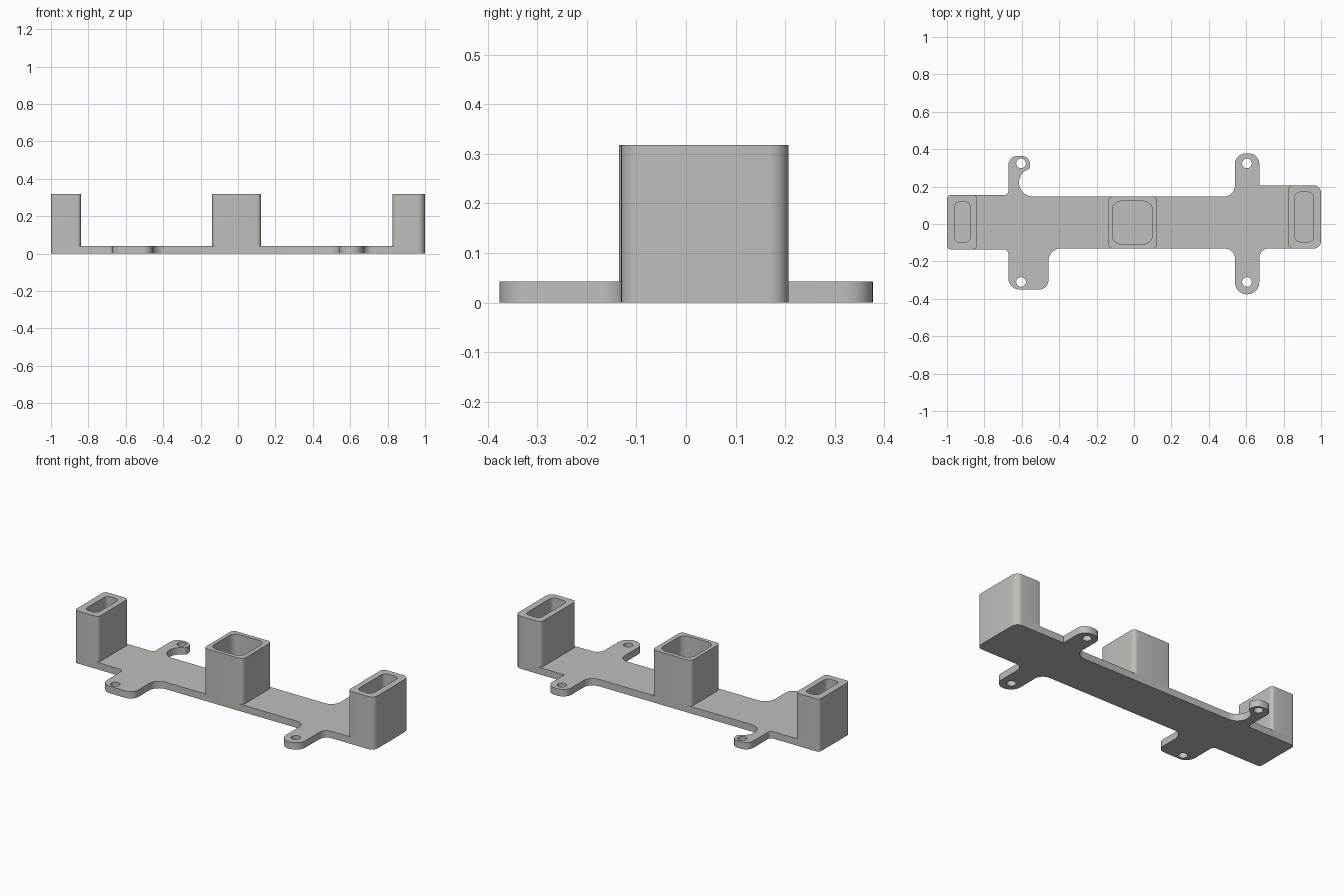
import bpy, bmesh, math
from mathutils import Vector

if "Cube" in bpy.data.objects:
    bpy.data.objects.remove(bpy.data.objects["Cube"])

PLATE_TOP, TOWER_TOP = 0.042, 0.318
grey = bpy.data.materials.new("warm grey")
grey.diffuse_color = (0.52, 0.52, 0.49, 1)
grey.use_nodes = True
grey.node_tree.nodes["Principled BSDF"].inputs["Base Color"].default_value = grey.diffuse_color


def rounded(corners, steps=8):
    """Polygon from (x, y, radius) corners, each corner filleted."""
    out = []
    for i, (x, y, r) in enumerate(corners):
        p = Vector((x, y))
        if r == 0:
            out.append(p)
            continue
        a = (Vector(corners[i - 1][:2]) - p).normalized()
        b = (Vector(corners[(i + 1) % len(corners)][:2]) - p).normalized()
        half = a.angle(b) / 2
        centre = p + (a + b).normalized() * (r / math.sin(half))
        start = p + a * (r / math.tan(half)) - centre
        end = p + b * (r / math.tan(half)) - centre
        for k in range(steps + 1):
            out.append(centre + start.slerp(end, k / steps).normalized() * r)
    return out


def rectangle(x0, x1, y0, y1, r_left, r_right):
    return rounded([(x0, y0, r_left), (x1, y0, r_right),
                    (x1, y1, r_right), (x0, y1, r_left)])


def circle(x, y, r, n=24):
    return [Vector((x + r * math.cos(2 * math.pi * k / n),
                    y + r * math.sin(2 * math.pi * k / n))) for k in range(n)]


def prism(name, outline, holes, z0, z1):
    """Extrude a flat outline with through holes."""
    bm = bmesh.new()
    for loop in [outline] + holes:
        vs = [bm.verts.new((p.x, p.y, z0)) for p in loop]
        for i, v in enumerate(vs):
            bm.edges.new((vs[i - 1], v))
    bmesh.ops.triangle_fill(bm, edges=bm.edges[:], use_beauty=True,
                            normal=(0, 0, 1))
    ext = bmesh.ops.extrude_face_region(bm, geom=bm.faces[:],
                                        use_keep_orig=True)
    top = [g for g in ext["geom"] if isinstance(g, bmesh.types.BMVert)]
    bmesh.ops.translate(bm, verts=top, vec=(0, 0, z1 - z0))
    bmesh.ops.recalc_face_normals(bm, faces=bm.faces[:])
    mesh = bpy.data.meshes.new(name)
    bm.to_mesh(mesh)
    bm.free()
    mesh.materials.append(grey)
    obj = bpy.data.objects.new(name, mesh)
    bpy.context.collection.objects.link(obj)
    bpy.ops.object.select_all(action='DESELECT')
    obj.select_set(True)
    bpy.context.view_layer.objects.active = obj
    bpy.ops.object.shade_smooth_by_angle(angle=math.radians(30))
    return obj


# Base plate outline, counter-clockwise from the front left corner
front = [(-1, -0.135, 0.02), (-0.672, -0.135, 0.025),
         (-0.672, -0.35, 0.06), (-0.457, -0.35, 0.05),
         (-0.457, -0.131, 0.065), (0.54, -0.131, 0.055),
         (0.54, -0.376, 0.064), (0.67, -0.376, 0.064),
         (0.67, -0.131, 0.05), (1, -0.131, 0.04)]
back_right = [(1, 0.207, 0.04), (0.67, 0.207, 0),
              (0.67, 0.377, 0.055), (0.54, 0.377, 0.055),
              (0.54, 0.147, 0.06)]
# Relief notch beside the hooked lug
notch = [(-0.54 + 0.075 * math.cos(math.radians(a)),
          0.222 + 0.075 * math.sin(math.radians(a)), 0)
         for a in range(270, 109, -10)]
back_left = [(-0.556, 0.298, 0.02), (-0.556, 0.364, 0.045),
             (-0.672, 0.364, 0.05), (-0.672, 0.155, 0.02), (-1, 0.155, 0.02)]
screw_holes = [circle(x, y, 0.026) for x in (-0.604, 0.604)
               for y in (-0.31, 0.324)]
prism("base_plate", rounded(front + back_right + notch + back_left),
      screw_holes, 0, PLATE_TOP)

# Hollow towers: outer wall and pocket
prism("left_tower", rectangle(-1, -0.84, -0.135, 0.155, 0.02, 0.02),
      [rectangle(-0.96, -0.875, -0.097, 0.118, 0.028, 0.028)],
      PLATE_TOP, TOWER_TOP)
prism("centre_tower", rectangle(-0.138, 0.124, -0.131, 0.147, 0.025, 0.025),
      [rectangle(-0.115, 0.097, -0.107, 0.122, 0.045, 0.045)],
      PLATE_TOP, TOWER_TOP)
prism("right_tower", rectangle(0.825, 1, -0.131, 0.207, 0.025, 0.04),
      [rectangle(0.86, 0.96, -0.095, 0.17, 0.028, 0.028)],
      PLATE_TOP, TOWER_TOP)
